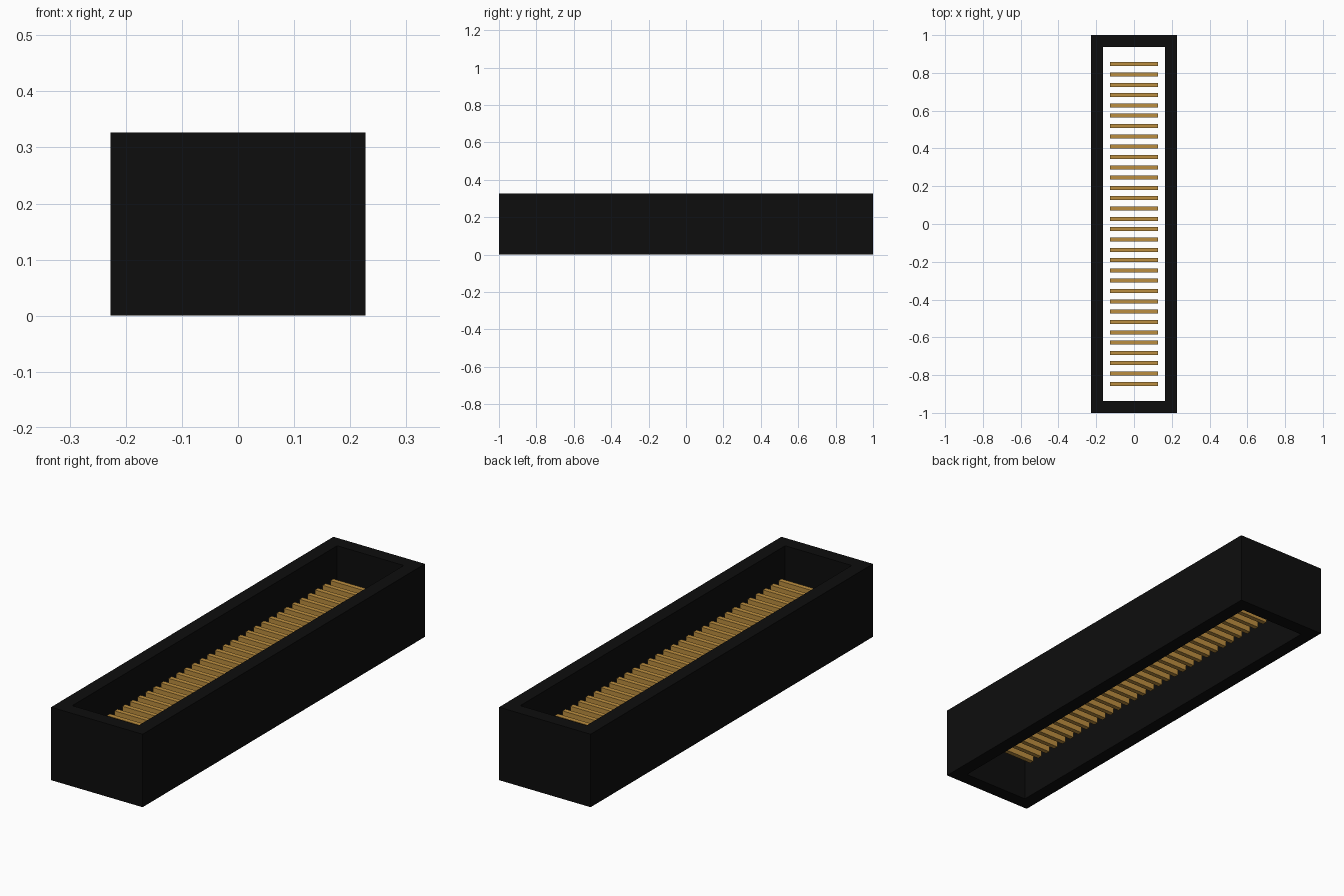
import bpy
import bmesh

cube = bpy.data.objects.get("Cube")
if cube:
    bpy.data.objects.remove(cube, do_unlink=True)


def material(name, rgb):
    mat = bpy.data.materials.new(name)
    mat.use_nodes = True
    colour = (*rgb, 1)
    mat.diffuse_color = colour
    mat.node_tree.nodes["Principled BSDF"].inputs["Base Color"].default_value = colour
    return mat


def finish(name, bm, mat):
    mesh = bpy.data.meshes.new(name)
    bmesh.ops.recalc_face_normals(bm, faces=bm.faces)
    bm.to_mesh(mesh)
    bm.free()
    mesh.materials.append(mat)
    obj = bpy.data.objects.new(name, mesh)
    bpy.context.collection.objects.link(obj)
    return obj


def loop(bm, x, y, z):
    return [bm.verts.new((sx * x, sy * y, z))
            for sx, sy in ((-1, -1), (1, -1), (1, 1), (-1, 1))]


black = material("black plastic", (0.004, 0.004, 0.004))
gold = material("gold metal", (0.5, 0.27, 0.05))

# Rectangular housing, open at top and bottom
HEIGHT = 0.327
OUTER, INNER = (0.227, 1.0), (0.165, 0.938)
bm = bmesh.new()
rings = [loop(bm, *OUTER, 0), loop(bm, *OUTER, HEIGHT),
         loop(bm, *INNER, HEIGHT), loop(bm, *INNER, 0)]
for i, ring in enumerate(rings):
    following = rings[(i + 1) % 4]
    for j in range(4):
        k = (j + 1) % 4
        bm.faces.new((ring[j], ring[k], following[k], following[j]))
finish("housing", bm, black)

# Row of contact bars across the opening
COUNT, PITCH = 32, 0.0546
HALF_X, HALF_Y, BOTTOM, TOP = 0.127, 0.0105, 0.13, 0.22
for i in range(COUNT):
    bm = bmesh.new()
    bmesh.ops.create_cube(bm, size=2)
    bmesh.ops.scale(bm, vec=(HALF_X, HALF_Y, (TOP - BOTTOM) / 2), verts=bm.verts)
    bar = finish(f"contact_bar_{i + 1}", bm, gold)
    bar.location = (0, (i - (COUNT - 1) / 2) * PITCH, (TOP + BOTTOM) / 2)
